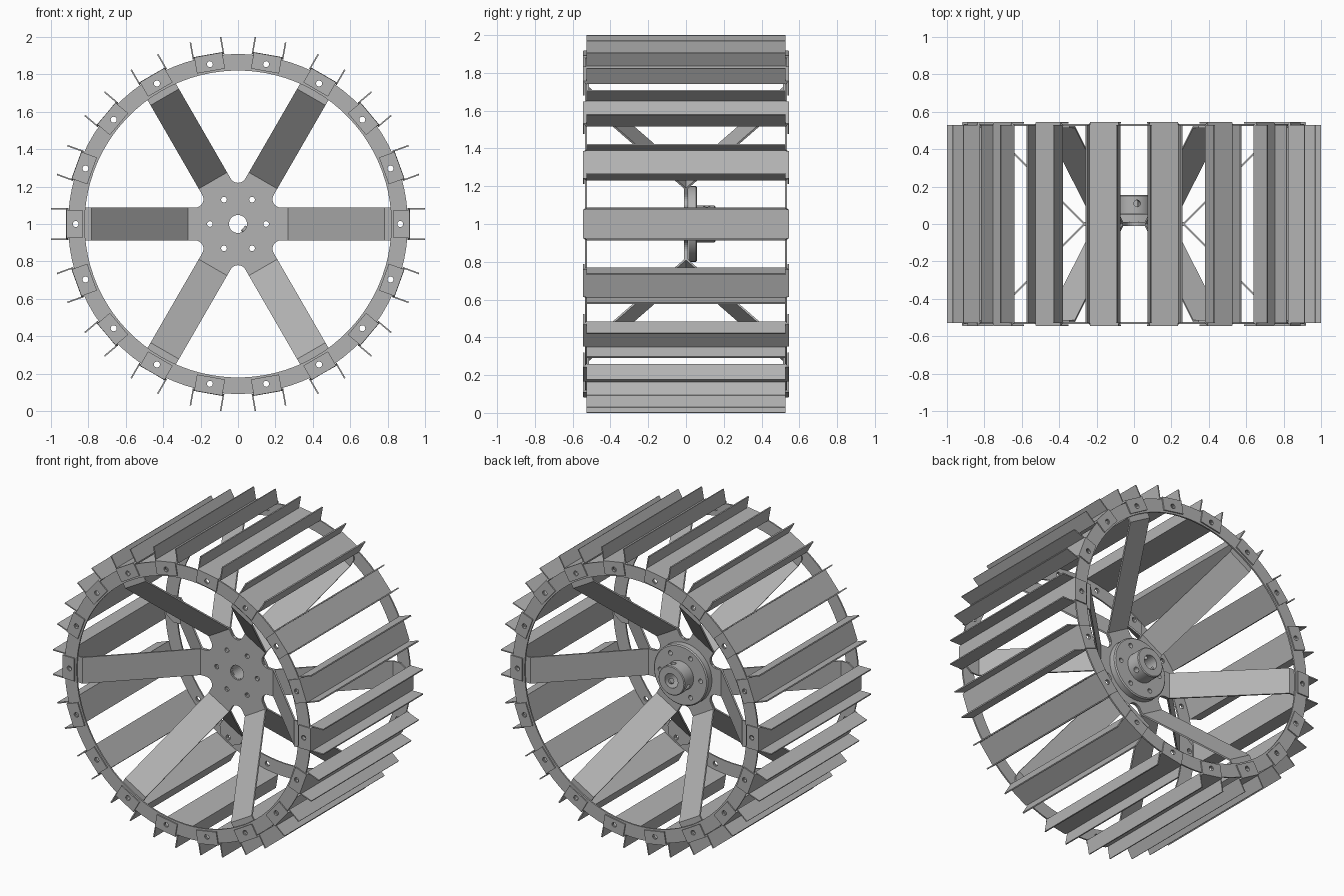
import bpy
import bmesh
from math import sin, cos, radians, pi
from mathutils import Matrix, Vector

if "Cube" in bpy.data.objects:
    bpy.data.objects.remove(bpy.data.objects["Cube"], do_unlink=True)

PADDLES, SPOKES = 18, 6
RING_IN, RING_OUT, BOLT_R = 0.82, 0.908, 0.867
HALF_SPOKE = 0.0875

steel = bpy.data.materials.new("steel_grey")
steel.use_nodes = True
steel.diffuse_color = (0.45, 0.45, 0.45, 1)
steel.node_tree.nodes["Principled BSDF"].inputs["Base Color"].default_value = (0.45, 0.45, 0.45, 1)


def wheel_point(u, v, y, angle):
    """u runs outwards along a spoke direction, v across it, y along the axle."""
    c, s = cos(angle), sin(angle)
    return Vector((u * c - v * s, y, 1 + u * s + v * c))


def finish(name, bm, smooth=False):
    bmesh.ops.recalc_face_normals(bm, faces=bm.faces)
    mesh = bpy.data.meshes.new(name)
    bm.to_mesh(mesh)
    bm.free()
    mesh.materials.append(steel)
    obj = bpy.data.objects.new(name, mesh)
    bpy.context.collection.objects.link(obj)
    if smooth:
        bpy.ops.object.select_all(action="DESELECT")
        obj.select_set(True)
        bpy.context.view_layer.objects.active = obj
        bpy.ops.object.shade_smooth_by_angle(angle=radians(30))
    return obj


def sheet(obj, thickness):
    mod = obj.modifiers.new("thickness", "SOLIDIFY")
    mod.thickness = thickness
    mod.offset = 0
    mod.use_even_offset = True


def drill(obj, cutter):
    mod = obj.modifiers.new("holes", "BOOLEAN")
    mod.operation = "DIFFERENCE"
    mod.solver = "EXACT"
    mod.object = cutter


def revolve(name, profile, segments):
    """Turn a closed (radius, y) profile around the axle."""
    bm = bmesh.new()
    loops = [[bm.verts.new(wheel_point(r, 0, y, 2 * pi * i / segments)) for r, y in profile]
             for i in range(segments)]
    n = len(profile)
    for i, a in enumerate(loops):
        b = loops[(i + 1) % segments]
        for j in range(n):
            k = (j + 1) % n
            bm.faces.new((a[j], a[k], b[k], b[j]))
    return finish(name, bm, smooth=True)


def rod(bm, centre, direction, radius, length, segments=20):
    turn = Vector(direction).to_track_quat("Z", "Y").to_matrix().to_4x4()
    bmesh.ops.create_cone(bm, cap_ends=True, segments=segments, radius1=radius, radius2=radius,
                          depth=length, matrix=Matrix.Translation(centre) @ turn)


def hide(obj):
    obj.hide_render = True
    obj.hide_viewport = True
    obj.display_type = "WIRE"
    return obj


# Cutter for axle bore, hub bolts and rim bolts
bm = bmesh.new()
rod(bm, (0, 0, 1), (0, 1, 0), 0.048, 1.3, 32)
for i in range(SPOKES):
    rod(bm, wheel_point(0.15, 0, 0, 2 * pi * i / SPOKES), (0, 1, 0), 0.015, 1.3)
for i in range(PADDLES):
    rod(bm, wheel_point(BOLT_R, 0, 0, 2 * pi * i / PADDLES), (0, 1, 0), 0.016, 1.3)
bolt_cutter = hide(finish("bolt_hole_cutter", bm))

# Cutter for the set screws in the hub tube
bm = bmesh.new()
for deg in (80, 200, 320):
    p = wheel_point(0.09, 0, 0.11, radians(deg))
    rod(bm, p, p - Vector((0, 0.11, 1)), 0.018, 0.11)
screw_cutter = hide(finish("set_screw_cutter", bm))

# Hub with bolting flange and tube
hub = revolve("hub", [(0.03, 0.012), (0.2, 0.012), (0.2, 0.052), (0.193, 0.059), (0.097, 0.059),
                      (0.097, 0.15), (0.092, 0.155), (0.03, 0.155)], 64)
drill(hub, bolt_cutter)
drill(hub, screw_cutter)

for side, label in ((-1, "front"), (1, "back")):
    # Flat rim ring
    ring = revolve(label + "_ring", [(RING_IN, side * 0.525), (RING_OUT, side * 0.525),
                                     (RING_OUT, side * 0.535), (RING_IN, side * 0.535)], 90)
    drill(ring, bolt_cutter)

    # Six-armed spider: flat centre with rounded notches, folded arms and end lips
    bm = bmesh.new()
    outline, arms = [], []
    y0, y1 = side * 0.006, side * 0.519
    for i in range(SPOKES):
        angle = 2 * pi * i / SPOKES
        root = [bm.verts.new(wheel_point(0.27, v, y0, angle)) for v in (-HALF_SPOKE, HALF_SPOKE)]
        outline += root
        arms.append((angle, root))
        for deg in range(240, 119, -15):
            a = radians(deg)
            outline.append(bm.verts.new(
                wheel_point(0.265 + 0.045 * cos(a), 0.045 * sin(a), y0, angle + pi / SPOKES)))
    bm.faces.new(outline)
    for angle, root in arms:
        last = root
        for u, half, y in ((0.785, HALF_SPOKE, y1), (0.84, HALF_SPOKE, y1), (0.89, 0.05, y1)):
            new = [bm.verts.new(wheel_point(u, v, y, angle)) for v in (-half, half)]
            bm.faces.new((last[0], new[0], new[1], last[1]))
            last = new
    spider = finish(label + "_spider", bm)
    sheet(spider, 0.01)
    drill(spider, bolt_cutter)

# Channel paddles: web, two outward flanges and an inward tab at each end
bm = bmesh.new()
WEB_R, HALF_WEB, HALF_TAB, FLANGE_Y, TAB_Y = 0.913, 0.082, 0.076, 0.528, 0.541
for i in range(PADDLES):
    angle = 2 * pi * i / PADDLES

    def vert(u, v, y):
        return bm.verts.new(wheel_point(u, v, y, angle))

    corner = {(s, e): (vert(WEB_R, s * HALF_WEB, e * FLANGE_Y), vert(WEB_R, s * HALF_TAB, e * TAB_Y))
              for s in (-1, 1) for e in (-1, 1)}
    bm.faces.new((corner[-1, -1][0], corner[-1, -1][1], corner[1, -1][1], corner[1, -1][0],
                  corner[1, 1][0], corner[1, 1][1], corner[-1, 1][1], corner[-1, 1][0]))
    for s in (-1, 1):
        bm.faces.new((corner[s, -1][0], corner[s, 1][0],
                      vert(1.0, s * HALF_WEB, FLANGE_Y), vert(1.0, s * HALF_WEB, -FLANGE_Y)))
        bm.faces.new((corner[-1, s][1], corner[1, s][1],
                      vert(0.83, HALF_TAB, s * TAB_Y), vert(0.83, -HALF_TAB, s * TAB_Y)))
paddles = finish("paddles", bm)
sheet(paddles, 0.008)
drill(paddles, bolt_cutter)
